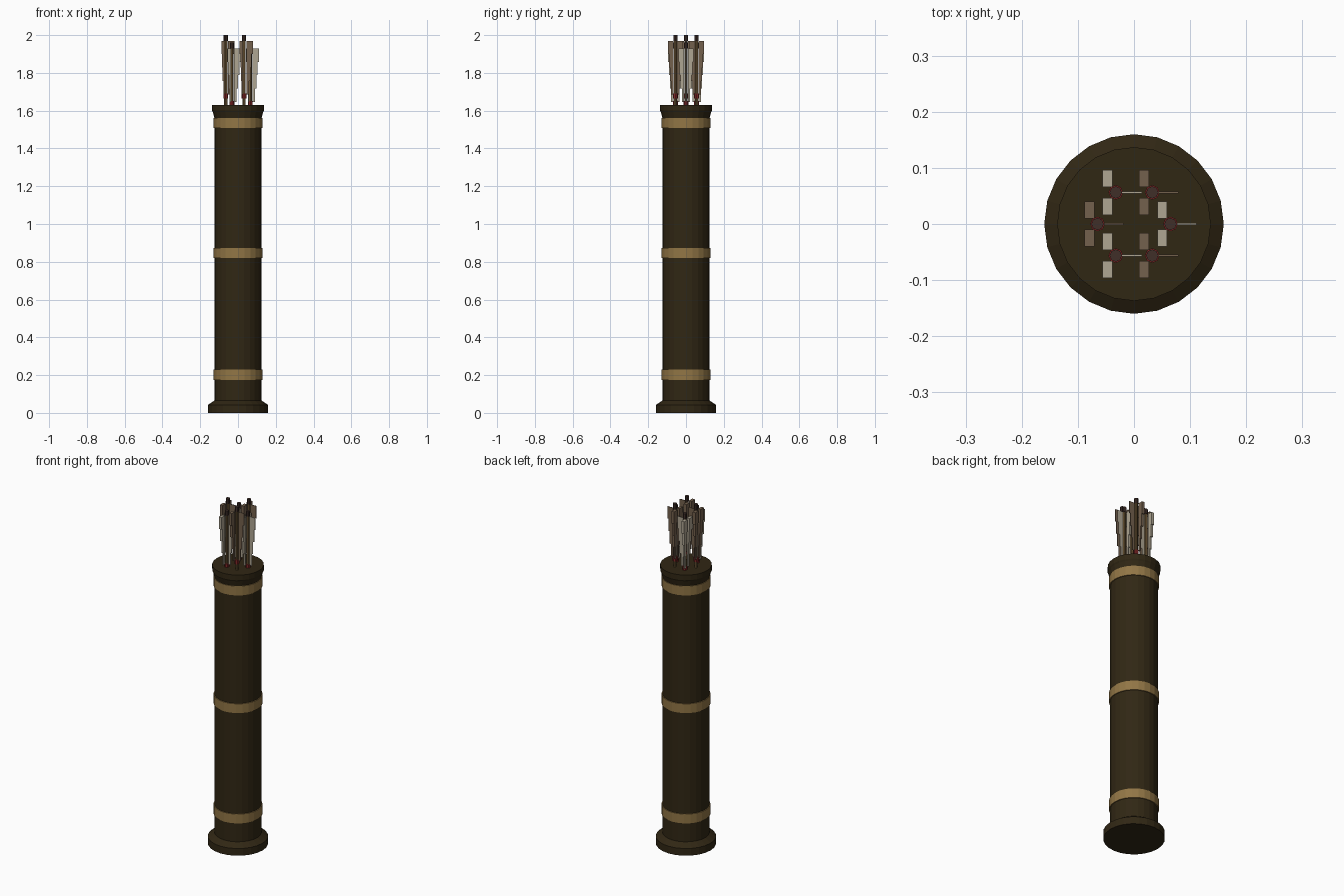
import bpy, bmesh, math

if "Cube" in bpy.data.objects:
    bpy.data.objects.remove(bpy.data.objects["Cube"])


def mat(name, rgb):
    m = bpy.data.materials.new(name)
    m.diffuse_color = (*rgb, 1)
    m.use_nodes = True
    m.node_tree.nodes["Principled BSDF"].inputs["Base Color"].default_value = m.diffuse_color
    return m


LEATHER = mat("dark_leather", (0.030, 0.020, 0.007))
BRASS = mat("tan_band", (0.285, 0.18, 0.06))
WOOD = mat("shaft_wood", (0.17, 0.105, 0.04))
PALE = mat("pale_feather", (0.43, 0.38, 0.29))
BROWN = mat("brown_feather", (0.175, 0.12, 0.075))
RED = mat("red_thread", (0.22, 0.02, 0.02))
NOCK = mat("dark_nock", (0.05, 0.028, 0.022))


def finish(name, bm, material):
    bmesh.ops.recalc_face_normals(bm, faces=bm.faces[:])
    me = bpy.data.meshes.new(name)
    bm.to_mesh(me)
    bm.free()
    me.materials.append(material)
    ob = bpy.data.objects.new(name, me)
    bpy.context.collection.objects.link(ob)
    return ob


def lathe(name, profile, material, n=24, cx=0, cy=0):
    """Closed solid of revolution from (radius, z) points, flat capped."""
    bm = bmesh.new()
    rings = [[bm.verts.new((cx + r * math.cos(2 * math.pi * i / n),
                            cy + r * math.sin(2 * math.pi * i / n), z))
              for i in range(n)] for r, z in profile]
    for a, b in zip(rings, rings[1:]):
        for i in range(n):
            j = (i + 1) % n
            bm.faces.new((a[i], a[j], b[j], b[i]))
    bm.faces.new(rings[0])
    bm.faces.new(rings[-1])
    return finish(name, bm, material)


def add_box(bm, c, s):
    vs = bmesh.ops.create_cube(bm, size=1)["verts"]
    for v in vs:
        v.co = [c[k] + v.co[k] * s[k] for k in range(3)]


# Quiver tube with flared foot and rim
lathe("quiver_body", [(0.16, 0), (0.16, 0.042), (0.125, 0.065), (0.125, 1.56),
                      (0.133, 1.592), (0.137, 1.60), (0.137, 1.63)], LEATHER)

# Three raised bands
for i, z in enumerate((0.175, 0.82, 1.508)):
    lathe(f"band_{i}", [(0.124, z), (0.13, z), (0.13, z + 0.054), (0.124, z + 0.054)], BRASS)

# Six arrows in a ring, alternately low with pale and high with brown feathers
STEPS = 4
for k in range(6):
    a = k * math.pi / 3
    x, y = 0.065 * math.cos(a), 0.065 * math.sin(a)
    top = 2.0 if k % 2 else 1.96
    lathe(f"arrow_shaft_{k}", [(0.0085, 1.6), (0.0085, top - 0.03)], WOOD, 8, x, y)
    lathe(f"arrow_nock_{k}", [(0.011, top - 0.03), (0.011, top)], NOCK, 8, x, y)
    lathe(f"arrow_thread_{k}", [(0.013, top - 0.335), (0.013, top - 0.31)], RED, 8, x, y)
    # Three stepped vanes per arrow, narrowing downwards
    bm = bmesh.new()
    h = 0.285 / STEPS
    for f in range(3):
        c, s = math.cos(f * 2 * math.pi / 3), math.sin(f * 2 * math.pi / 3)
        for j in range(STEPS):
            w = 0.035 - 0.007 * j
            r = 0.0115 + w / 2
            add_box(bm, (x + r * c, y + r * s, top - 0.03 - h * (j + 0.5)),
                    (max(w * abs(c), 0.003), max(w * abs(s), 0.003), h))
    finish(f"arrow_feathers_{k}", bm, BROWN if k % 2 else PALE)
